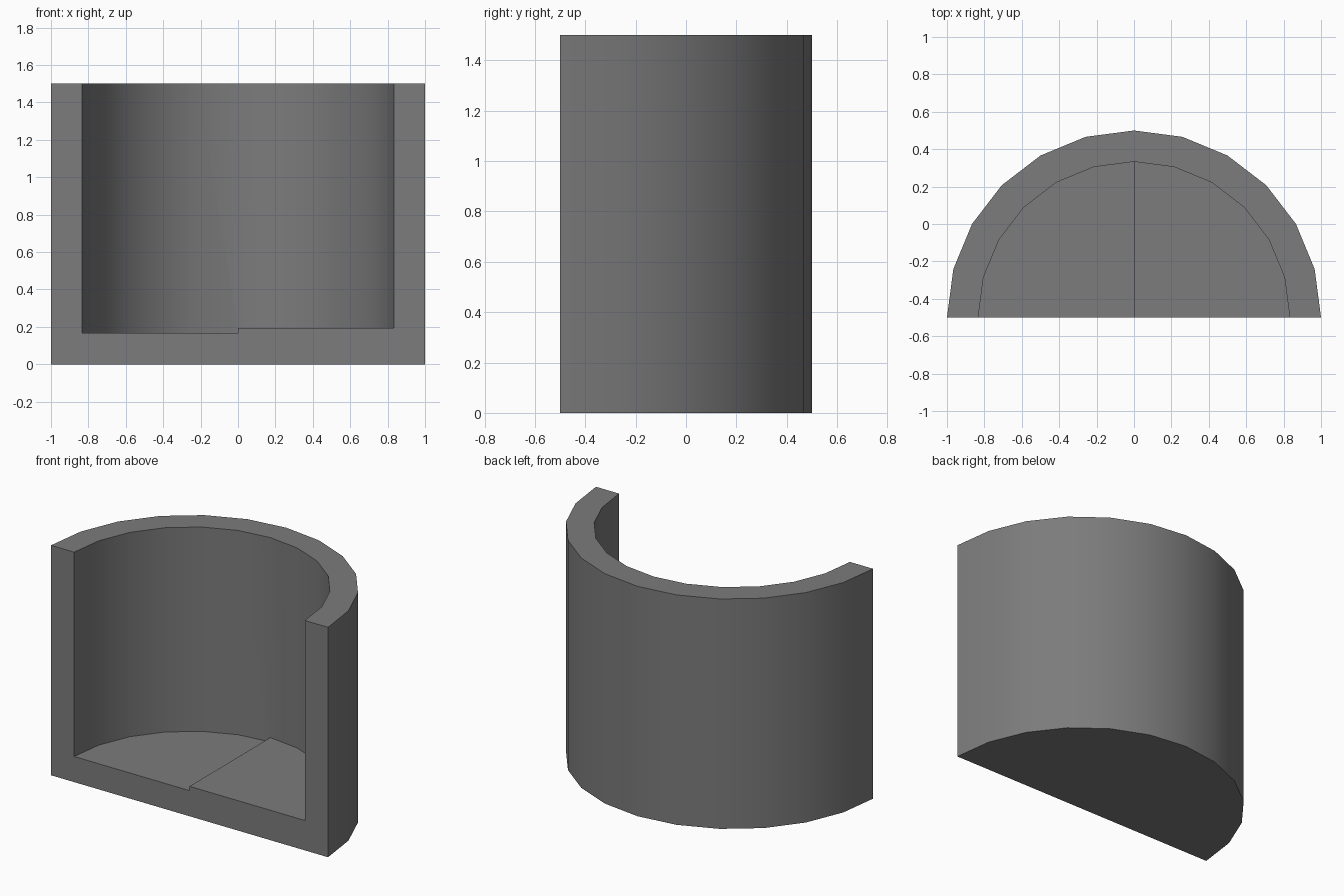
import bpy, bmesh
from math import radians, sin, cos

cube = bpy.data.objects.get("Cube")
if cube:
    bpy.data.objects.remove(cube, do_unlink=True)

SEGMENTS, MID = 12, 6
OUTER, INNER = 1.0, 0.833
HEIGHT, FLOOR_LOW, FLOOR_HIGH = 1.5, 0.167, 0.195
FRONT = -0.5

grey = bpy.data.materials.new("plain_grey")
grey.use_nodes = True
colour = (0.2, 0.2, 0.2, 1)
grey.diffuse_color = colour
grey.node_tree.nodes["Principled BSDF"].inputs["Base Color"].default_value = colour

bm = bmesh.new()


def arc(radius, z, first=0, last=SEGMENTS):
    """Row of vertices around the half circle, from +x over the back to -x."""
    angles = [radians(180 * i / SEGMENTS) for i in range(first, last + 1)]
    return [bm.verts.new((radius * cos(a), FRONT + radius * sin(a), z)) for a in angles]


def bridge(row_a, row_b):
    """Quads between two rows of equal length."""
    for i in range(len(row_a) - 1):
        bm.faces.new((row_a[i], row_a[i + 1], row_b[i + 1], row_b[i]))


base = arc(OUTER, 0)
outer_rim = arc(OUTER, HEIGHT)
inner_rim = arc(INNER, HEIGHT)
high = arc(INNER, FLOOR_HIGH, 0, MID)
low = arc(INNER, FLOOR_LOW, MID, SEGMENTS)
centre_high = bm.verts.new((0, FRONT, FLOOR_HIGH))
centre_low = bm.verts.new((0, FRONT, FLOOR_LOW))

# Curved wall and rim
bridge(base, outer_rim)
bridge(outer_rim, inner_rim)
bridge(inner_rim[:MID + 1], high)
bm.faces.new((inner_rim[MID], high[-1], low[0], low[1], inner_rim[MID + 1]))
bridge(inner_rim[MID + 1:], low[1:])

# Two floor levels with the step between them
bm.faces.new(high + [centre_high])
bm.faces.new(low + [centre_low])
bm.faces.new((centre_high, high[-1], low[0], centre_low))

# Underside and flat cut front
bm.faces.new(base)
bm.faces.new((base[0], outer_rim[0], inner_rim[0], high[0], centre_high,
              centre_low, low[-1], inner_rim[-1], outer_rim[-1], base[-1]))

bmesh.ops.recalc_face_normals(bm, faces=bm.faces[:])
mesh = bpy.data.meshes.new("half_round_shell")
bm.to_mesh(mesh)
bm.free()
mesh.materials.append(grey)

shell = bpy.data.objects.new("half_round_shell", mesh)
bpy.context.collection.objects.link(shell)
bpy.ops.object.select_all(action='DESELECT')
shell.select_set(True)
bpy.context.view_layer.objects.active = shell
bpy.ops.object.shade_smooth_by_angle(angle=radians(30))
